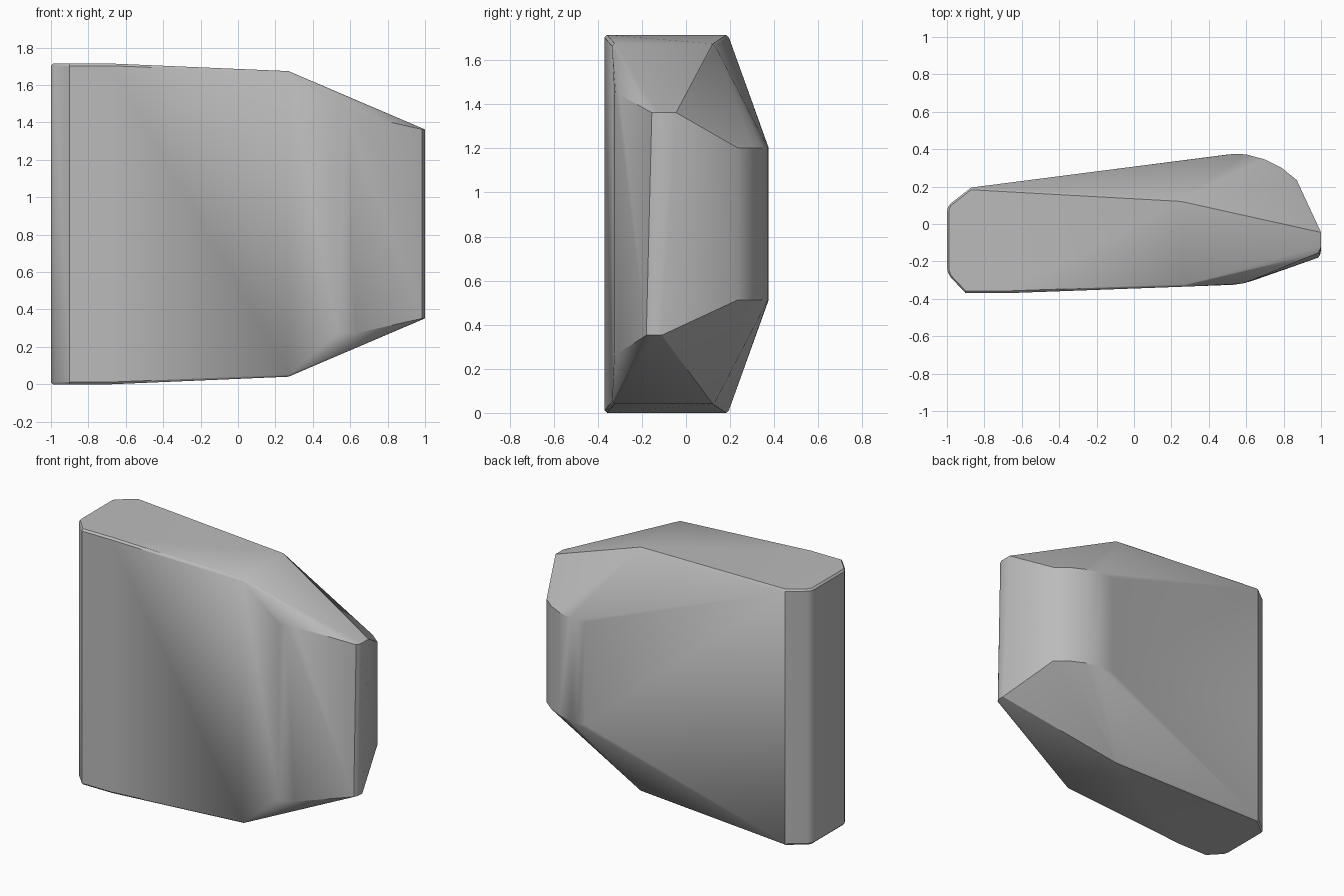
import bpy
import bmesh
import math

if "Cube" in bpy.data.objects:
    bpy.data.objects.remove(bpy.data.objects["Cube"], do_unlink=True)

MID = 0.8575    # half of the full height
RIM = 0.012     # small chamfer around the caps


def make_material(name, value):
    mat = bpy.data.materials.new(name)
    mat.use_nodes = True
    colour = (value, value, value, 1)
    mat.diffuse_color = colour
    mat.node_tree.nodes["Principled BSDF"].inputs["Base Color"].default_value = colour
    return mat


# Rounded thick end, full height: (x, y)
thick_end = [(-0.68, -0.37), (-0.90, -0.37), (-0.98, -0.285), (-0.995, -0.26), (-1, -0.23),
             (-1, 0.06), (-0.995, 0.09), (-0.98, 0.11), (-0.87, 0.195)]
# Corners where the caps begin to slope down
shoulder = [(0.27, -0.335), (0.25, 0.133)]
# Rounded bulge on the rear: (x, y)
rear_bulge = [(0.49, 0.37), (0.54, 0.375), (0.60, 0.372), (0.70, 0.345), (0.79, 0.30), (0.87, 0.235)]
# Front bend and narrow tip, which lean slightly: (x, y top, y bottom)
front_bend = [(0.53, -0.325, -0.325), (0.58, -0.318, -0.318), (0.63, -0.300, -0.305)]
narrow_tip = [(0.985, -0.155, -0.18), (0.995, -0.135, -0.165), (1, -0.12, -0.14), (1, -0.045, -0.11)]

bm = bmesh.new()
for side in (1, -1):
    def add(x, y, half):
        bm.verts.new((x, y, MID + side * half))

    # Chamfered cap: lower ring full size, upper ring inset
    for x, y in thick_end:
        add(x, y, MID - RIM)
        inset_y = y + RIM if y < -0.1 else y - RIM
        add(max(x, -1 + RIM), inset_y, MID)
    for x, y in shoulder:
        add(x, y, 0.807)
        add(x, y + (RIM if y < 0 else -RIM), 0.817)
    for x, y in rear_bulge:
        add(x, y, 0.345)
    for x, top, bottom in front_bend:
        add(x, top if side > 0 else bottom, 0.585)
    for x, top, bottom in narrow_tip:
        add(x, top if side > 0 else bottom, 0.505)

# Wrap the profiles in a closed skin
result = bmesh.ops.convex_hull(bm, input=bm.verts[:])
loose = {v for v in result["geom_interior"] + result["geom_unused"]
         if isinstance(v, bmesh.types.BMVert)}
bmesh.ops.delete(bm, geom=list(loose), context='VERTS')
bmesh.ops.recalc_face_normals(bm, faces=bm.faces[:])

mesh = bpy.data.meshes.new("wedge_body")
bm.to_mesh(mesh)
bm.free()
body = bpy.data.objects.new("wedge_body", mesh)
bpy.context.collection.objects.link(body)
mesh.materials.append(make_material("plain grey", 0.5))

bpy.ops.object.select_all(action='DESELECT')
body.select_set(True)
bpy.context.view_layer.objects.active = body
bpy.ops.object.shade_smooth_by_angle(angle=math.radians(30))
